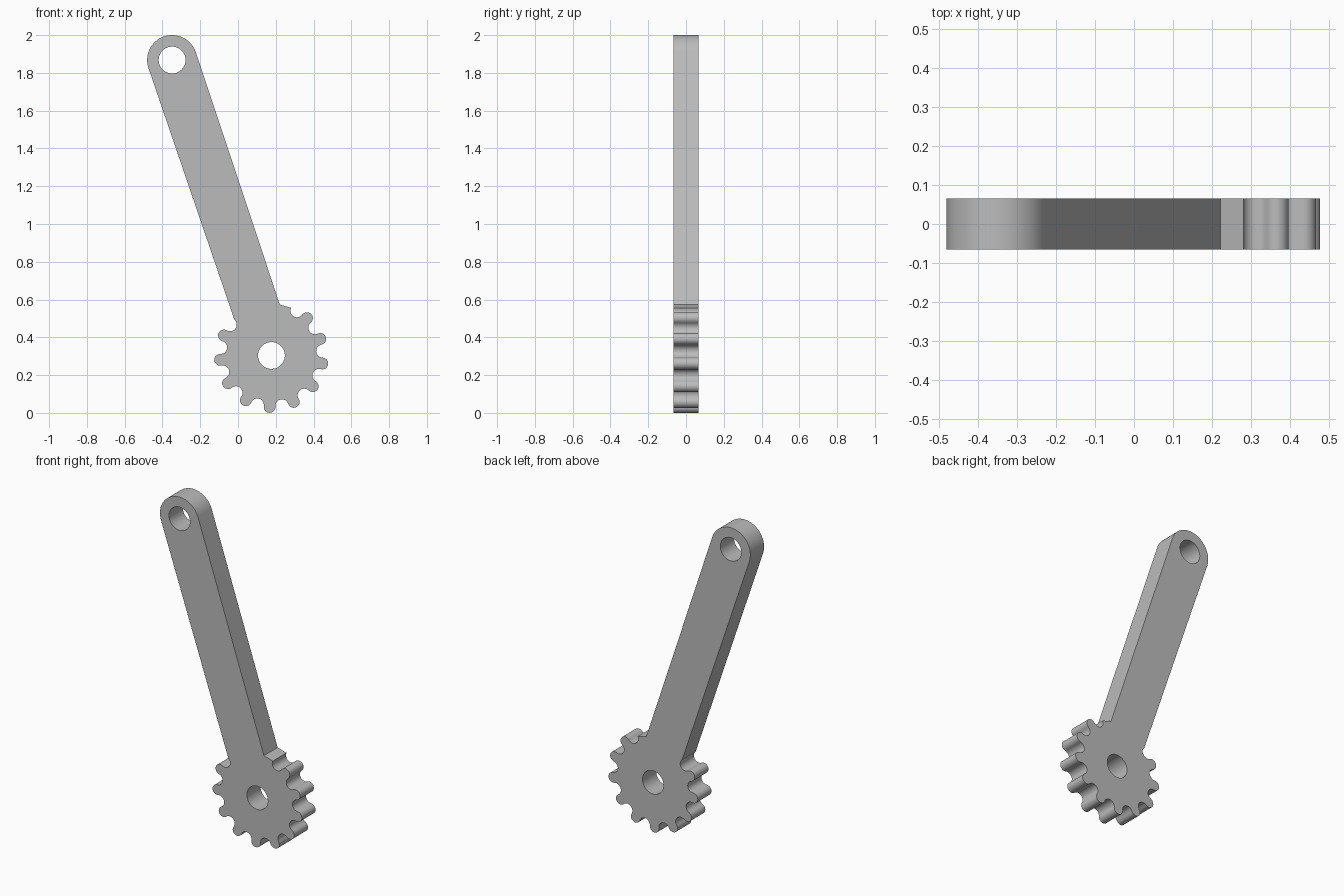
import bpy, bmesh
from math import radians, sin, cos, atan2, degrees
from mathutils import Vector

if "Cube" in bpy.data.objects:
    bpy.data.objects.remove(bpy.data.objects["Cube"])

HALF_DEPTH = 0.066
GEAR = Vector((0.177, 0.304))     # gear centre (x, z)
PIVOT = Vector((-0.349, 1.868))   # upper hole centre
ARM_RADIUS, HOLE_RADIUS = 0.132, 0.071
PITCH_RADIUS, TEETH = 0.273, 13
STEP = 360 / TEETH
TOOTH_HALF = 6.5                  # half angle taken by a tooth
GAP_HALF = STEP / 2 - TOOTH_HALF
FIRST = 46.4                      # direction of the first tooth


def polar(centre, radius, angle):
    a = radians(angle)
    return centre + Vector((cos(a), sin(a))) * radius


def arc(centre, radius, start, end, steps):
    return [polar(centre, radius, start + (end - start) * i / steps)
            for i in range(steps + 1)]


def gap(angle):
    radius = 2 * PITCH_RADIUS * sin(radians(GAP_HALF / 2))
    swing = 90 + GAP_HALF / 2
    return arc(polar(GEAR, PITCH_RADIUS, angle), radius,
               angle + swing, angle + 360 - swing, 12)


def tooth(angle):
    radius = 2 * PITCH_RADIUS * sin(radians(TOOTH_HALF / 2))
    swing = 90 + TOOTH_HALF / 2
    return arc(polar(GEAR, PITCH_RADIUS, angle), radius,
               angle + swing, angle - swing, 12)


# Outline: round teeth clockwise, then up and over the arm
outline = []
for k in range(10):
    angle = FIRST - k * STEP
    outline += gap(angle + STEP / 2) + tooth(angle)
outline += gap(FIRST - 9.5 * STEP)
axis = PIVOT - GEAR
lean = degrees(atan2(axis.y, axis.x))
outline += arc(PIVOT, ARM_RADIUS, lean + 90, lean - 90, 40)
outline.append(polar(GEAR, PITCH_RADIUS, FIRST + STEP + TOOTH_HALF))

# Flat plate with two holes, extruded to its depth
bm = bmesh.new()
holes = [arc(c, HOLE_RADIUS, 0, 360, 48)[:-1] for c in (GEAR, PIVOT)]
for loop in [outline] + holes:
    points = [p for i, p in enumerate(loop) if (p - loop[i - 1]).length > 1e-4]
    verts = [bm.verts.new((p.x, -HALF_DEPTH, p.y)) for p in points]
    for i, v in enumerate(verts):
        bm.edges.new((verts[i - 1], v))
bmesh.ops.triangle_fill(bm, use_beauty=True, use_dissolve=False,
                        edges=bm.edges[:], normal=(0, -1, 0))
result = bmesh.ops.extrude_face_region(bm, geom=bm.faces[:])
moved = [g for g in result["geom"] if isinstance(g, bmesh.types.BMVert)]
bmesh.ops.translate(bm, verts=moved, vec=(0, 2 * HALF_DEPTH, 0))
bmesh.ops.recalc_face_normals(bm, faces=bm.faces[:])

mesh = bpy.data.meshes.new("gear_arm")
bm.to_mesh(mesh)
bm.free()
arm = bpy.data.objects.new("gear_arm", mesh)
bpy.context.collection.objects.link(arm)

# Plain grey material
grey = bpy.data.materials.new("grey")
grey.use_nodes = True
colour = (0.5, 0.5, 0.5, 1)
grey.diffuse_color = colour
grey.node_tree.nodes["Principled BSDF"].inputs["Base Color"].default_value = colour
mesh.materials.append(grey)

# Smooth round walls, sharp rims
bpy.ops.object.select_all(action="DESELECT")
arm.select_set(True)
bpy.context.view_layer.objects.active = arm
bpy.ops.object.shade_smooth_by_angle(angle=radians(30))
